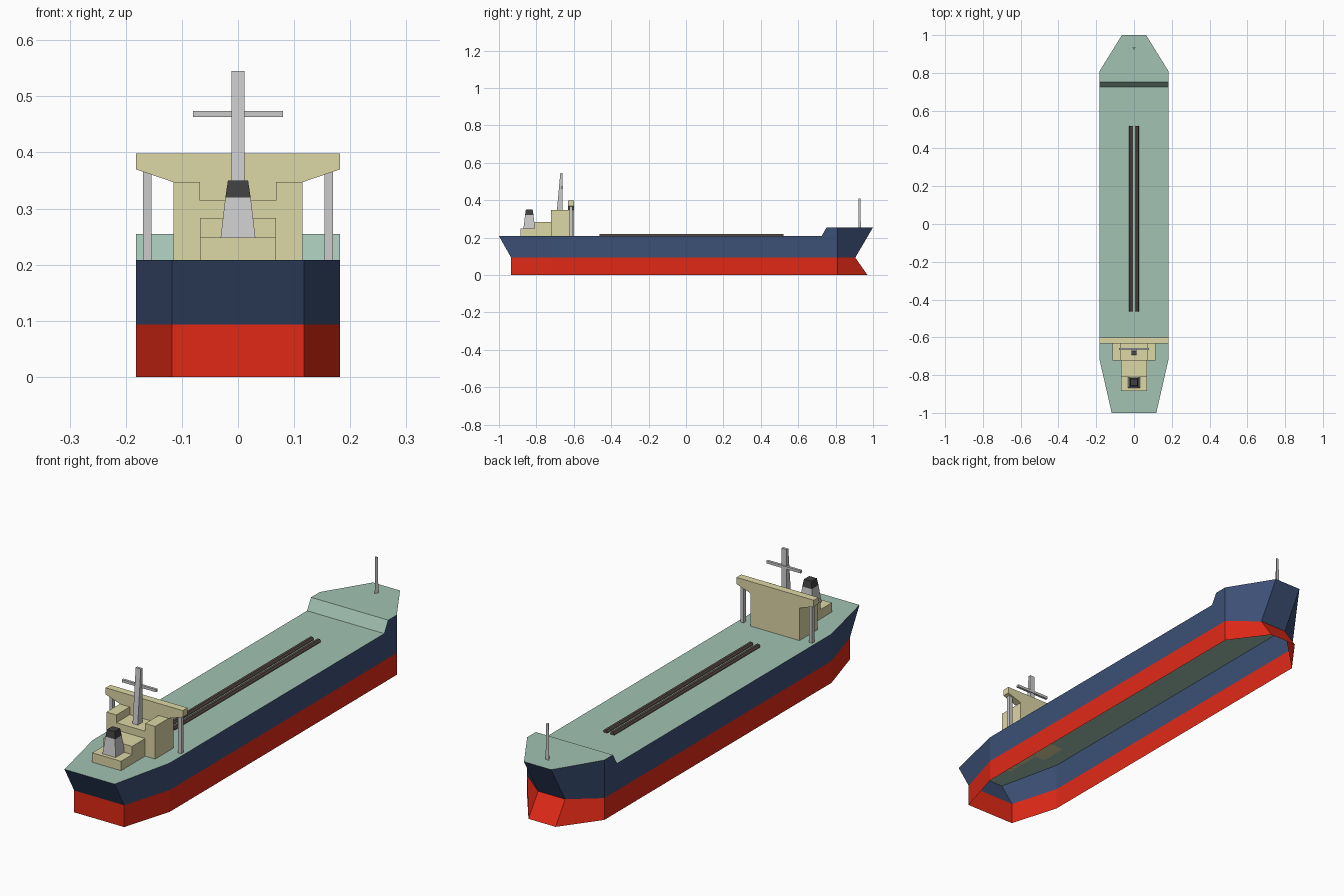
import bpy, bmesh

if "Cube" in bpy.data.objects:
    bpy.data.objects.remove(bpy.data.objects["Cube"])


def material(name, r, g, b):
    m = bpy.data.materials.new(name)
    m.diffuse_color = (r, g, b, 1)
    m.use_nodes = True
    m.node_tree.nodes["Principled BSDF"].inputs["Base Color"].default_value = m.diffuse_color
    return m


RED = material("hull_red", 0.75, 0.022, 0.008)
BLUE = material("hull_blue", 0.045, 0.08, 0.18)
GREEN = material("deck_green", 0.36, 0.54, 0.45)
TAN = material("house_tan", 0.72, 0.68, 0.38)
DARK = material("funnel_black", 0.05, 0.05, 0.05)
BROWN = material("pipe_brown", 0.1, 0.07, 0.06)


def finish(name, bm, mats=()):
    bmesh.ops.recalc_face_normals(bm, faces=bm.faces)
    me = bpy.data.meshes.new(name)
    bm.to_mesh(me)
    bm.free()
    for m in mats:
        me.materials.append(m)
    ob = bpy.data.objects.new(name, me)
    bpy.context.collection.objects.link(ob)
    return ob


def solid(name, lower, upper, mats=()):
    """Closed solid between two matching loops."""
    bm = bmesh.new()
    a = [bm.verts.new(p) for p in lower]
    b = [bm.verts.new(p) for p in upper]
    n = len(a)
    bm.faces.new(a[::-1])
    bm.faces.new(b)
    for i in range(n):
        j = (i + 1) % n
        bm.faces.new((a[i], a[j], b[j], b[i]))
    return finish(name, bm, mats)


def rect(x0, x1, y0, y1, z):
    return [(x0, y0, z), (x1, y0, z), (x1, y1, z), (x0, y1, z)]


def box(name, x0, x1, y0, y1, z0, z1, mats=()):
    return solid(name, rect(x0, x1, y0, y1, z0), rect(x0, x1, y0, y1, z1), mats)


def extrude_y(name, profile, y0, y1, mats=()):
    return solid(name, [(x, y0, z) for x, z in profile],
                 [(x, y1, z) for x, z in profile], mats)


# Hull, open underneath: half width, keel y, waterline y, deck y, deck z
WATER = 0.093
stations = [
    (0.118, -0.935, -0.935, -1.0, 0.208),
    (0.182, -0.72, -0.72, -0.72, 0.208),
    (0.182, 0.725, 0.725, 0.725, 0.208),
    (0.182, 0.752, 0.752, 0.752, 0.255),
    (0.182, 0.81, 0.81, 0.81, 0.255),
    (0.064, 0.97, 0.905, 1.0, 0.255),
]
bm = bmesh.new()
rows = []
for w, yk, yw, yd, zd in stations:
    rows.append([bm.verts.new(p) for p in (
        (-w, yk, 0), (-w, yw, WATER), (-w, yd, zd),
        (w, yd, zd), (w, yw, WATER), (w, yk, 0))])
for p, q in zip(rows, rows[1:]):
    for i, mat in enumerate((0, 1, 2, 1, 0)):
        bm.faces.new((p[i], p[i + 1], q[i + 1], q[i])).material_index = mat
for r in (rows[0], rows[-1]):
    bm.faces.new((r[0], r[1], r[4], r[5])).material_index = 0
    bm.faces.new((r[1], r[2], r[3], r[4])).material_index = 1
finish("hull", bm, (RED, BLUE, GREEN))

# Deckhouse with a notch in its top, and the stepped tiers behind it
D = 0.208
extrude_y("deckhouse", [(-0.115, D), (0.115, D), (0.115, 0.347), (0.068, 0.347),
                        (0.068, 0.314), (-0.068, 0.314), (-0.068, 0.347),
                        (-0.115, 0.347)], -0.722, -0.632, [TAN])
extrude_y("bridge", [(-0.115, D), (0.115, D), (0.115, 0.347), (0.182, 0.37),
                     (0.182, 0.398), (-0.182, 0.398), (-0.182, 0.37),
                     (-0.115, 0.347)], -0.632, -0.6, [TAN])
box("middle_tier", -0.068, 0.068, -0.81, -0.722, D, 0.283, [TAN])
box("rear_tier", -0.068, 0.068, -0.885, -0.81, D, 0.248, [TAN])

# Bridge wing posts
for side, s in (("left", -1), ("right", 1)):
    x = s * 0.162
    box(side + "_wing_post", x - 0.0075, x + 0.0075, -0.624, -0.608, D, 0.366)

# Funnel and cap
FY = -0.838


def square(r, z):
    return rect(-r, r, FY - r, FY + r, z)


solid("funnel", square(0.031, 0.248), square(0.0225, 0.32))
solid("funnel_cap", square(0.0225, 0.32), square(0.018, 0.35), [DARK])

# Main mast with crossbar
solid("main_mast", rect(-0.012, 0.012, -0.693, -0.66, 0.314),
      rect(-0.012, 0.012, -0.672, -0.661, 0.545))
box("mast_crossbar", -0.08, 0.08, -0.668, -0.657, 0.463, 0.474)


# Three-sided bow mast
def tri(r, z):
    return [(0, 0.93 - r, z), (0.87 * r, 0.93 + r / 2, z), (-0.87 * r, 0.93 + r / 2, z)]


solid("bow_mast", tri(0.009, 0.255), tri(0.007, 0.408))

# Deck pipes
for side, x in (("left", -0.0165), ("right", 0.0165)):
    extrude_y(side + "_deck_pipe", [(x - 0.009, D), (x + 0.009, D), (x + 0.009, 0.214),
                                    (x + 0.005, 0.22), (x - 0.005, 0.22),
                                    (x - 0.009, 0.214)], -0.463, 0.52, [BROWN])
